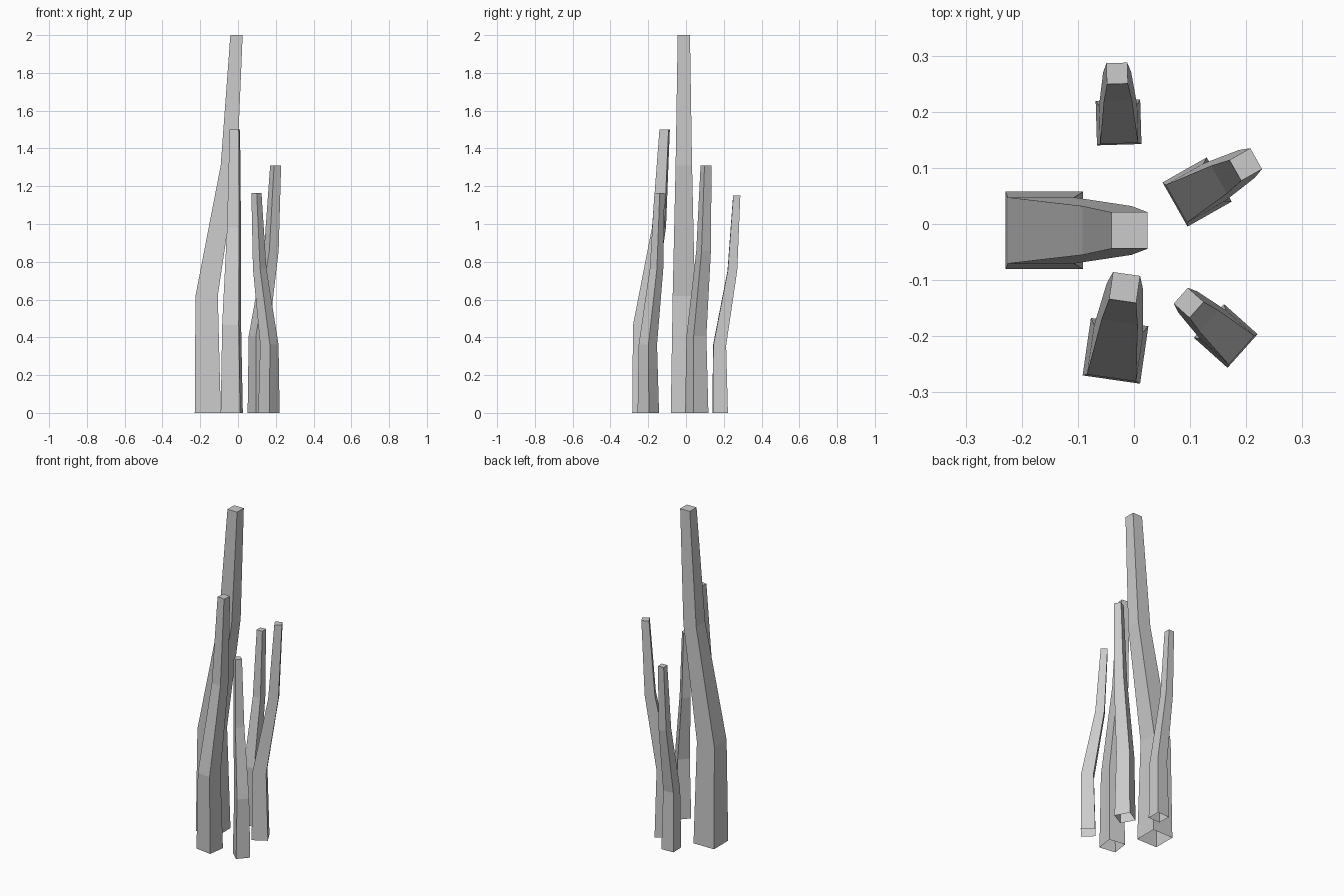
import bpy, bmesh
from math import radians
from mathutils import Matrix, Vector

if "Cube" in bpy.data.objects:
    bpy.data.objects.remove(bpy.data.objects["Cube"])

# Master stalk profile: (height, lean offset, half width)
RINGS = [(0.0, 0.0, 0.069), (0.62, -0.006, 0.059),
         (1.31, 0.112, 0.0435), (2.0, 0.152, 0.0325)]


def stalk(name, x, y, angle, height):
    """Square tapering bent stalk, open at the base, leaning along angle."""
    bm = bmesh.new()
    m = (Matrix.Translation((x, y, 0)) @ Matrix.Rotation(radians(angle), 4, 'Z')
         @ Matrix.Scale(height / 2, 4))
    rings = [[bm.verts.new(m @ Vector((o + sx * h, sy * h, z)))
              for sx, sy in ((-1, -1), (1, -1), (1, 1), (-1, 1))]
             for z, o, h in RINGS]
    for a, b in zip(rings, rings[1:]):
        for i in range(4):
            j = (i + 1) % 4
            bm.faces.new((a[i], a[j], b[j], b[i]))
    bm.faces.new(rings[-1])
    mesh = bpy.data.meshes.new(name)
    bm.to_mesh(mesh)
    bm.free()
    ob = bpy.data.objects.new(name, mesh)
    bpy.context.collection.objects.link(ob)


# Cluster of five stalks
stalk("tall_stalk", -0.16, -0.0115, 0, 2.0)
stalk("front_stalk", -0.033, -0.226, 81.8, 1.5)
stalk("right_stalk", 0.1125, 0.057, 29.5, 1.31)
stalk("front_right_stalk", 0.1635, -0.1995, 138.2, 1.165)
stalk("back_stalk", -0.0275, 0.181, 91.7, 1.15)
